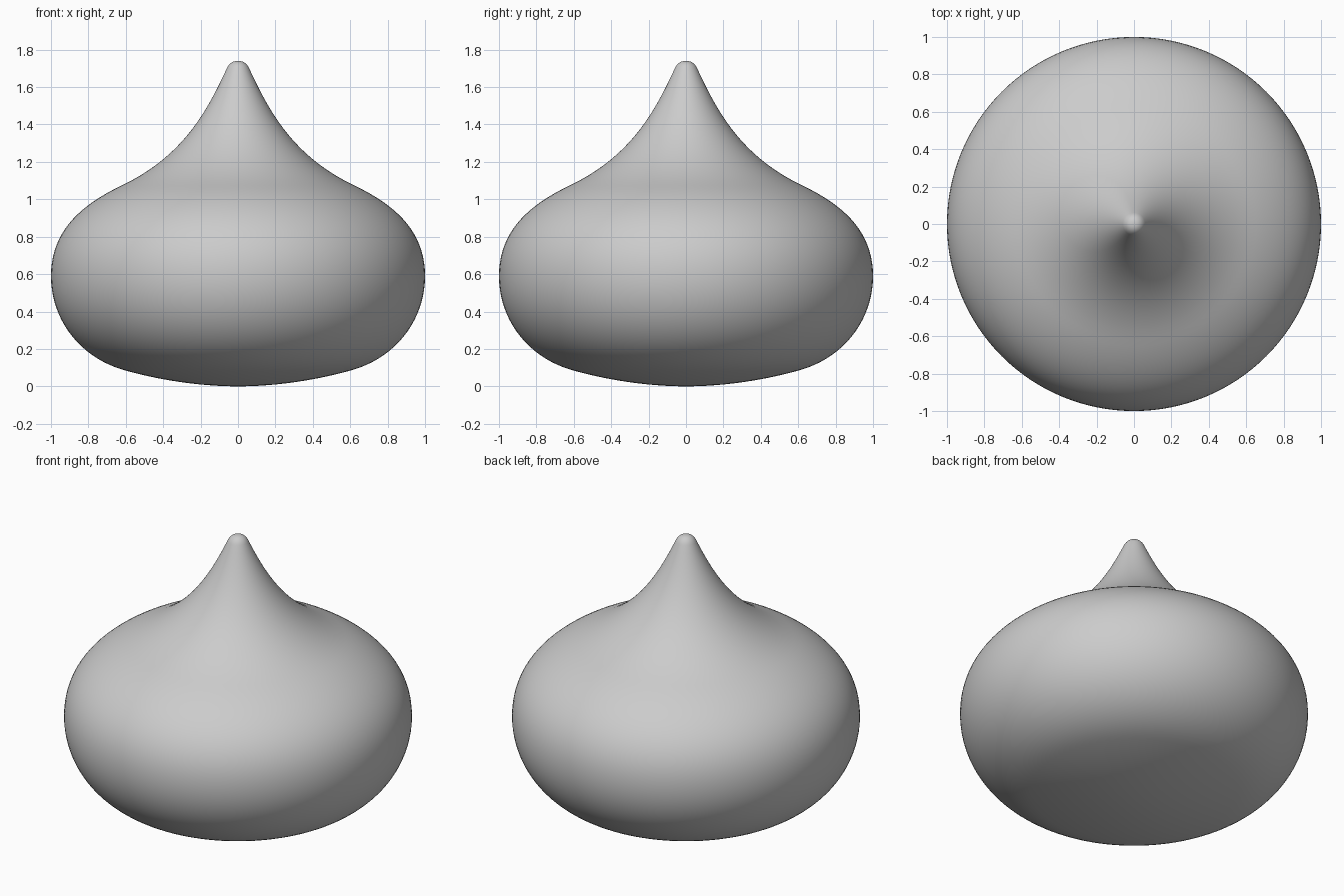
import bpy, bmesh, math
from mathutils import Vector
from mathutils.geometry import interpolate_bezier

cube = bpy.data.objects.get("Cube")
if cube:
    bpy.data.objects.remove(cube, do_unlink=True)

SIDES = 128
SAMPLES = 20


def flat_material(name, colour):
    mat = bpy.data.materials.new(name)
    mat.use_nodes = True
    mat.diffuse_color = colour
    mat.node_tree.nodes["Principled BSDF"].inputs["Base Color"].default_value = colour
    return mat


def lathe(name, profile, mat):
    """Revolve a profile of (radius, height) points around z."""
    bm = bmesh.new()
    verts = [bm.verts.new((p.x, 0, p.y)) for p in profile]
    edges = [bm.edges.new(pair) for pair in zip(verts, verts[1:])]
    bmesh.ops.spin(bm, geom=verts + edges, cent=(0, 0, 0), axis=(0, 0, 1),
                   angle=math.tau, steps=SIDES, use_merge=False)
    bmesh.ops.remove_doubles(bm, verts=bm.verts, dist=1e-5)
    bmesh.ops.recalc_face_normals(bm, faces=bm.faces)
    for face in bm.faces:
        face.smooth = True
    mesh = bpy.data.meshes.new(name)
    bm.to_mesh(mesh)
    bm.free()
    mesh.materials.append(mat)
    obj = bpy.data.objects.new(name, mesh)
    bpy.context.collection.objects.link(obj)
    return obj


# Bezier profile: each segment is start, two handles, end
segments = [
    ((0, 0), (0.22, 0), (0.45, 0.04), (0.62, 0.09)),            # shallow underside
    ((0.62, 0.09), (0.85, 0.16), (1, 0.36), (1, 0.59)),         # lower belly
    ((1, 0.59), (1, 0.83), (0.84, 0.97), (0.62, 1.075)),        # shoulder
    ((0.62, 1.075), (0.30, 1.228), (0.17, 1.46), (0.06, 1.70)), # flared neck
    ((0.06, 1.70), (0.045, 1.73), (0.025, 1.74), (0, 1.74)),    # rounded tip
]
profile = [Vector((0, 0))]
for seg in segments:
    profile += interpolate_bezier(*map(Vector, seg), SAMPLES)[1:]

# Bulbous body drawn up into a point
lathe("teardrop_body", profile, flat_material("light_grey", (0.6, 0.6, 0.6, 1)))
